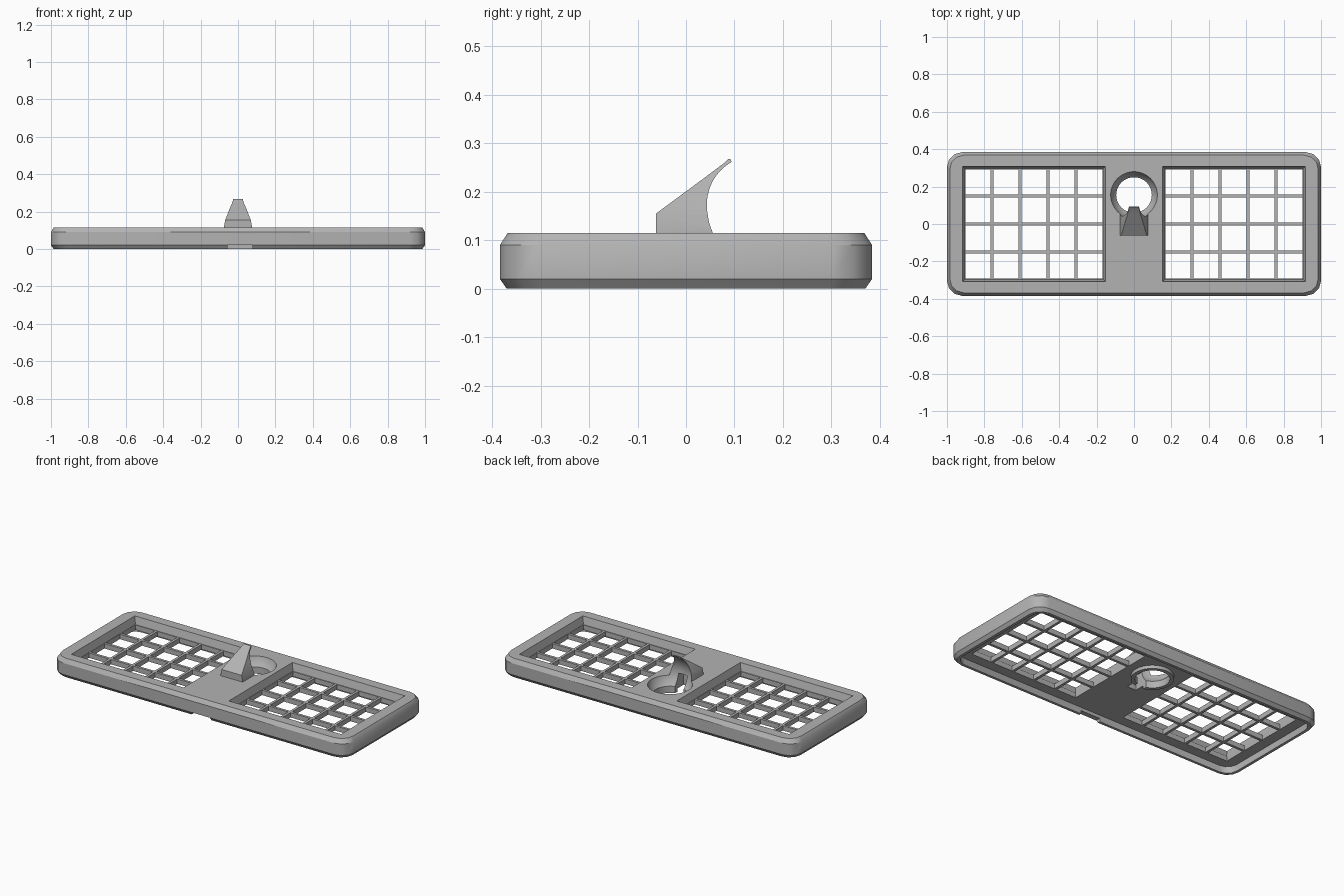
import bpy, bmesh, math
from mathutils import Matrix, Vector

if "Cube" in bpy.data.objects:
    bpy.data.objects.remove(bpy.data.objects["Cube"])

grey = bpy.data.materials.new("mid grey plastic")
grey.use_nodes = True
COLOUR = (0.45, 0.45, 0.45, 1)
grey.diffuse_color = COLOUR
grey.node_tree.nodes["Principled BSDF"].inputs["Base Color"].default_value = COLOUR


def finish(name, bm):
    bmesh.ops.recalc_face_normals(bm, faces=bm.faces)
    mesh = bpy.data.meshes.new(name)
    bm.to_mesh(mesh)
    bm.free()
    mesh.materials.append(grey)
    ob = bpy.data.objects.new(name, mesh)
    bpy.context.collection.objects.link(ob)
    return ob


def add_loft(bm, rings):
    """Closed solid through rings that share a point count."""
    loops = [[bm.verts.new(p) for p in ring] for ring in rings]
    n = len(loops[0])
    for low, high in zip(loops, loops[1:]):
        for i in range(n):
            j = (i + 1) % n
            bm.faces.new((low[i], low[j], high[j], high[i]))
    bm.faces.new(loops[0][::-1])
    bm.faces.new(loops[-1])


def loft(name, rings):
    bm = bmesh.new()
    add_loft(bm, rings)
    return finish(name, bm)


def rounded(hx, hy, r, z, steps=3):
    """Rectangle outline with softened corners."""
    pts = []
    for k, (sx, sy) in enumerate(((1, 1), (-1, 1), (-1, -1), (1, -1))):
        for i in range(steps + 1):
            a = math.pi / 2 * (k + i / steps)
            pts.append((sx * (hx - r) + r * math.cos(a),
                        sy * (hy - r) + r * math.sin(a), z))
    return pts


def rect(x0, x1, y0, y1, z):
    return [(x0, y0, z), (x1, y0, z), (x1, y1, z), (x0, y1, z)]


def circle(r, y, z, n=48):
    return [(r * math.cos(math.tau * i / n), y + r * math.sin(math.tau * i / n), z)
            for i in range(n)]


def boolean(ob, cutter, operation="DIFFERENCE"):
    mod = ob.modifiers.new("cut", "BOOLEAN")
    mod.operation = operation
    mod.solver = "EXACT"
    mod.object = cutter
    bpy.context.view_layer.objects.active = ob
    bpy.ops.object.modifier_apply(modifier=mod.name)
    bpy.data.objects.remove(cutter)


RING_Y, HOLE_R = 0.155, 0.095
FLOOR, GRID_TOP, TOP = 0.04, 0.07, 0.115

# Outer tray body with chamfered edges
tray = loft("tray", [rounded(0.985, 0.37, 0.075, 0), rounded(1, 0.384, 0.08, 0.02),
                     rounded(1, 0.384, 0.08, 0.09), rounded(0.985, 0.368, 0.075, TOP)])

# Hollow underside
boolean(tray, loft("underside_cutter", [rounded(0.968, 0.354, 0.065, -0.02),
                                        rounded(0.968, 0.354, 0.065, FLOOR)]))

# Two tapered pockets and their grids of openings
PITCH, BAR, INNER = 0.15, 0.008, 0.16
pockets, cells = bmesh.new(), bmesh.new()
for side in (-1, 1):
    centre = side * (INNER + 2.5 * PITCH)
    add_loft(pockets, [rect(centre - w, centre + w, -h, h, z)
                       for w, h, z in ((0.369, 0.296, GRID_TOP), (0.383, 0.31, 0.12))])
    for col in range(5):
        for row in range(4):
            x = centre + (col - 2) * PITCH
            y = (row - 1.5) * PITCH
            half = PITCH / 2 - BAR
            add_loft(cells, [rect(x - half, x + half, y - half, y + half, z)
                             for z in (0, 0.09)])
boolean(tray, finish("pocket_cutter", pockets))
boolean(tray, finish("cell_cutter", cells))

# Collar under the round opening
boolean(tray, loft("collar", [circle(0.117, RING_Y, 0.02), circle(0.117, RING_Y, 0.06)]),
        "UNION")

# Hook: stacked sections of half width, front y and back y at height z
hook = loft("hook", [rect(-w, w, front, back, z) for w, front, back, z in (
    (0.076, -0.062, 0.10, 0.09), (0.075, -0.062, 0.10, 0.12),
    (0.068, -0.062, 0.10, 0.155), (0.051, -0.001, 0.10, 0.20),
    (0.034, 0.053, 0.10, 0.24), (0.028, 0.077, 0.096, 0.258),
    (0.025, 0.088, 0.091, 0.268))])
boolean(tray, hook, "UNION")

# Ball-shaped seat behind the hook and the through hole
bm = bmesh.new()
bmesh.ops.create_uvsphere(bm, u_segments=48, v_segments=32, radius=0.13,
                          matrix=Matrix.Translation(Vector((0, RING_Y, 0.15))))
boolean(tray, finish("seat_cutter", bm))
boolean(tray, loft("hole_cutter", [circle(HOLE_R, RING_Y, -0.05),
                                   circle(HOLE_R, RING_Y, 0.12)]))

# Slot through the base of the hook, and the cable notch in the front rim
for name, x0, x1, y0, y1, z0, z1 in (
        ("slot_cutter", -0.03, 0.03, -0.02, 0.08, -0.02, 0.13),
        ("notch_cutter", -0.055, 0.078, -0.5, -0.3, -0.05, 0.02)):
    boolean(tray, loft(name, [rect(x0, x1, y0, y1, z) for z in (z0, z1)]))

# Smooth the curved faces only
bpy.ops.object.select_all(action="DESELECT")
tray.select_set(True)
bpy.context.view_layer.objects.active = tray
bpy.ops.object.shade_smooth_by_angle(angle=math.radians(32))
